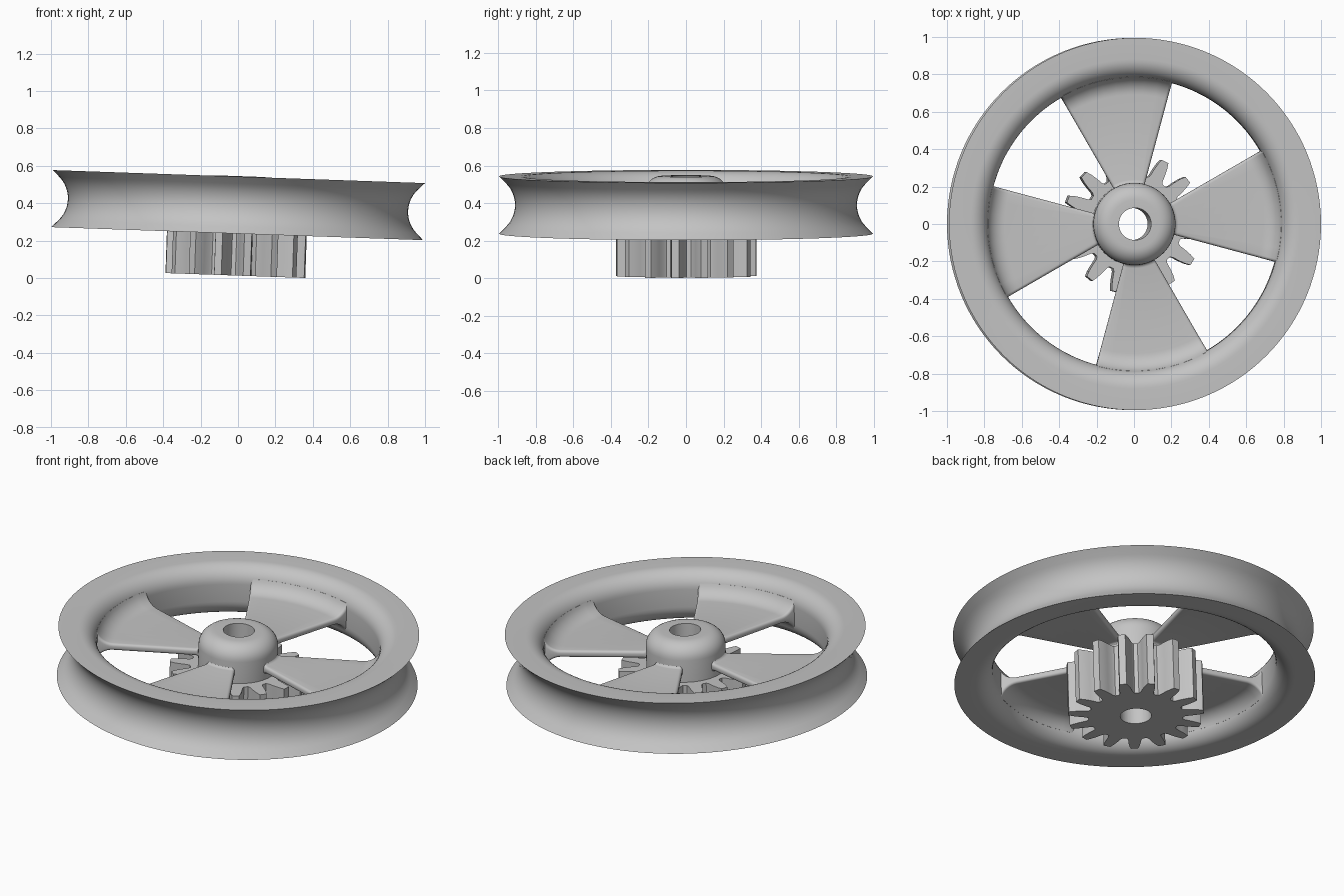
import bpy, bmesh
from math import sin, cos, tan, pi, asin, radians, degrees
from mathutils import Matrix

cube = bpy.data.objects.get("Cube")
if cube:
    bpy.data.objects.remove(cube, do_unlink=True)

grey = bpy.data.materials.new("light grey")
grey.use_nodes = True
grey.diffuse_color = (0.55, 0.55, 0.55, 1)
grey.node_tree.nodes["Principled BSDF"].inputs["Base Color"].default_value = grey.diffuse_color

# The whole wheel leans slightly on its axle
MID = 0.39
TILT = (Matrix.Translation((0, 0, MID)) @ Matrix.Rotation(radians(2), 4, 'Y')
        @ Matrix.Translation((0, 0, -MID)))


def arc(cr, cz, radius, start, end, steps=8):
    """Points on an arc in the radius/height plane."""
    angles = [radians(start + (end - start) * i / steps) for i in range(steps + 1)]
    return [(cr + radius * cos(a), cz + radius * sin(a)) for a in angles]


def flip(points):
    """Mirror profile points about the mid height, in reversed order."""
    return [(r, 2 * MID - z) for r, z in reversed(points)]


def sweep(name, columns, closed=True, bevel=0.0):
    """Skin closed profiles, each given as (angle in degrees, points)."""
    bm = bmesh.new()
    rings = [[bm.verts.new((r * cos(radians(a)), r * sin(radians(a)), z)) for r, z in pts]
             for a, pts in columns]
    n = len(rings[0])
    pairs = list(zip(rings, rings[1:]))
    if closed:
        pairs.append((rings[-1], rings[0]))
    for p, q in pairs:
        for i in range(n):
            j = (i + 1) % n
            bm.faces.new((p[i], p[j], q[j], q[i]))
    if not closed:
        caps = [bm.faces.new(rings[0]), bm.faces.new(rings[-1])]
    bmesh.ops.recalc_face_normals(bm, faces=bm.faces)
    if bevel:
        edges = [e for f in caps for e in f.edges]
        bmesh.ops.bevel(bm, geom=edges, offset=bevel, segments=4, profile=0.5,
                        affect='EDGES', clamp_overlap=False)
    bm.transform(TILT)
    mesh = bpy.data.meshes.new(name)
    bm.to_mesh(mesh)
    bm.free()
    mesh.materials.append(grey)
    obj = bpy.data.objects.new(name, mesh)
    bpy.context.collection.objects.link(obj)
    bpy.ops.object.select_all(action='DESELECT')
    obj.select_set(True)
    bpy.context.view_layer.objects.active = obj
    bpy.ops.object.shade_smooth_by_angle(angle=radians(32))


def revolve(name, profile, steps=128):
    sweep(name, [(360 * i / steps, profile) for i in range(steps)])


# Rim: rounded V groove outside, broad rounded shoulders inside
HALF, OUTER, WAIST, BORE, ROUND = 0.1525, 0.995, 0.91, 0.78, 0.1
LEAN = 45
groove_r = ((HALF * tan(radians(LEAN)) - (OUTER - WAIST))
            / (sin(radians(LEAN)) * tan(radians(LEAN)) - 1 + cos(radians(LEAN))))
groove = ([(OUTER, MID - HALF)]
          + arc(WAIST + groove_r, MID, groove_r, 180 + LEAN, 180 - LEAN, 12)
          + [(OUTER, MID + HALF)])
shoulder_z = MID + HALF - ROUND
shoulder = arc(BORE + ROUND, shoulder_z, ROUND, 90, 180, 10)
revolve("rim", groove + shoulder + flip(shoulder))

# Hub with domed shoulder and axle hole
HOLE = 0.086
GEAR_TOP = 0.325
revolve("hub", [(HOLE, GEAR_TOP - 0.01), (0.22, GEAR_TOP - 0.01)]
        + arc(0.13, 0.455, 0.09, 0, 90) + [(HOLE, 0.545)], 64)

# Four wedge spokes, their fillets running tangent into the rim shoulders
TOP, FILLET = MID + 0.02, 0.1
meet = asin((TOP + FILLET - shoulder_z) / (FILLET + ROUND))
fillet_r = BORE + ROUND - (FILLET + ROUND) * cos(meet)
upper = ([(0.2, TOP + 0.02)] + arc(0.237, TOP + 0.02, 0.02, 180, 270, 4)
         + arc(fillet_r, TOP + FILLET, FILLET, 270, 360 - degrees(meet)))
upper.append((BORE + 0.04, upper[-1][1]))
spoke = upper + flip(upper)
for k in range(4):
    start = 90 * k - 15
    sweep(f"spoke_{k + 1}", [(start + 45 * i / 8, spoke) for i in range(9)],
          closed=False, bevel=0.015)

# Pinion gear below the hub, pierced by the axle hole
TEETH, PHASE, GEAR_BASE = 15, 15.2, 0.0133
flank = [(-9.5, 0.262), (-7.6, 0.276), (-6, 0.315), (-4.6, 0.347), (-3, 0.375)]
tooth = flank + [(-a, r) for a, r in reversed(flank)]
columns = []
for t in range(TEETH):
    for a, r in tooth:
        columns.append((PHASE + t * 360 / TEETH + a,
                        [(HOLE, GEAR_BASE), (r, GEAR_BASE), (r, GEAR_TOP), (HOLE, GEAR_TOP)]))
sweep("pinion_gear", columns)
